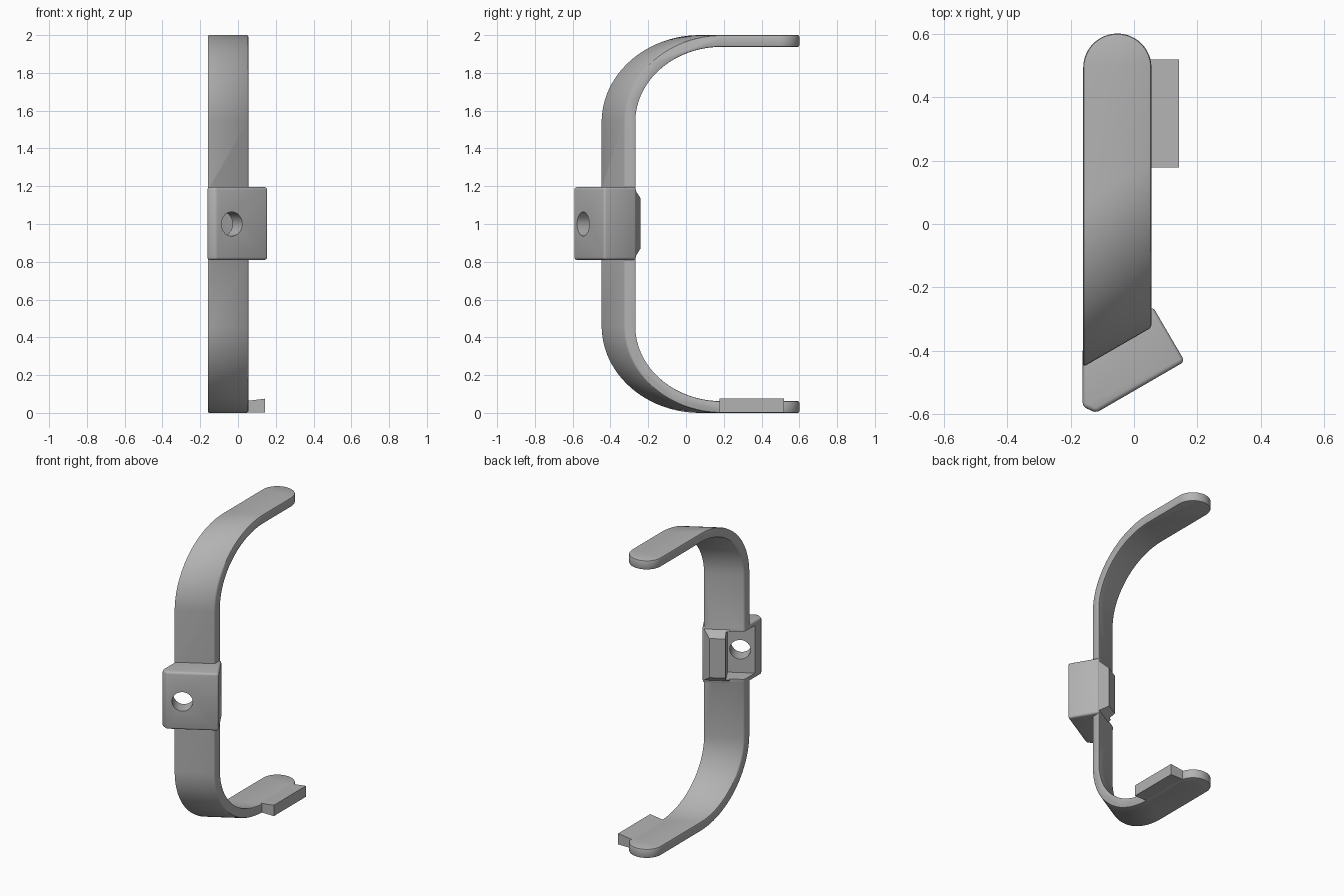
import bpy, bmesh, math
from mathutils import Vector

if "Cube" in bpy.data.objects:
    bpy.data.objects.remove(bpy.data.objects["Cube"])

GREY = (0.45, 0.45, 0.45, 1)
mat = bpy.data.materials.new("plain grey")
mat.use_nodes = True
mat.diffuse_color = GREY
mat.node_tree.nodes["Principled BSDF"].inputs["Base Color"].default_value = GREY

ANGLE = math.radians(30)
ALONG = Vector((math.cos(ANGLE), math.sin(ANGLE), 0))    # across the band
INWARD = Vector((-math.sin(ANGLE), math.cos(ANGLE), 0))  # towards the open side
LEFT, RIGHT = 0.055, -0.16
INNER = Vector((LEFT, -0.265, 0))                        # inner corner of the band


def loft(name, rings):
    """Closed solid through matching rings of points."""
    bm = bmesh.new()
    loops = [[bm.verts.new(p) for p in ring] for ring in rings]
    n = len(loops[0])
    for a, b in zip(loops, loops[1:]):
        for i in range(n):
            j = (i + 1) % n
            bm.faces.new((a[i], a[j], b[j], b[i]))
    bm.faces.new(loops[0])
    bm.faces.new(loops[-1])
    bmesh.ops.recalc_face_normals(bm, faces=bm.faces)
    mesh = bpy.data.meshes.new(name)
    bm.to_mesh(mesh)
    bm.free()
    mesh.materials.append(mat)
    obj = bpy.data.objects.new(name, mesh)
    bpy.context.collection.objects.link(obj)
    return obj


def prism(name, plan, z0, z1):
    return loft(name, [[(p[0], p[1], z) for p in plan] for z in (z0, z1)])


def apply(obj, mod):
    bpy.ops.object.select_all(action='DESELECT')
    obj.select_set(True)
    bpy.context.view_layer.objects.active = obj
    bpy.ops.object.modifier_apply(modifier=mod.name)


def combine(obj, tool, operation):
    tool.hide_render = True
    mod = obj.modifiers.new("combine", 'BOOLEAN')
    mod.operation, mod.object, mod.solver = operation, tool, 'EXACT'
    apply(obj, mod)
    bpy.data.objects.remove(tool)


def bevel(obj, width, segments=2):
    mod = obj.modifiers.new("soft edges", 'BEVEL')
    mod.width, mod.segments = width, segments
    mod.limit_method, mod.angle_limit = 'ANGLE', math.radians(35)
    apply(obj, mod)


def arc(cy, cz, ry, rz, start, end, steps=24):
    turns = [math.radians(start + (end - start) * i / steps) for i in range(steps + 1)]
    return [(cy + ry * math.cos(t), cz + rz * math.sin(t)) for t in turns]


# Band: C profile sheared across its width, then trimmed to round tips
cy, rise, thick = 0.194, 0.46, 0.062
outer = arc(cy, rise, 0.52, rise, 270, 180) + arc(cy, 2 - rise, 0.52, rise, 180, 90)
inner = (arc(cy, 2 - rise, 0.459, rise - thick, 90, 180)
         + arc(cy, rise, 0.459, rise - thick, 180, 270))
profile = [(0.9, 0)] + outer + [(0.9, 2), (0.9, 2 - thick)] + inner + [(0.9, thick)]
band = loft("c_band", [[(x, y + (x - LEFT) * math.tan(ANGLE), z) for y, z in profile]
                       for x in (-0.3, 0.2)])
radius = (LEFT - RIGHT) / 2
tip = arc((LEFT + RIGHT) / 2, 0.6 - radius, radius, radius, 0, 180)
combine(band, prism("tip_trim", tip + [(RIGHT, -1), (LEFT, -1)], -0.1, 2.1), 'INTERSECT')
bevel(band, 0.008)

# Clamp block on the front, flush with the inside of the band
back = [INNER + INWARD * 0.002 + ALONG * t for t in (0.006, -0.25)]
block = prism("clamp_block", [(-0.162, -0.575), (-0.12, -0.595), (0.16, -0.433),
                              back[0], (-0.162, back[1].y)], 0.81, 1.195)
bevel(block, 0.014, 3)
combine(band, block, 'UNION')

# Raised pad with sloping sides on the inside of the band
def pad_ring(t0, t1, height, z0, z1):
    ends = [INNER - ALONG * t + INWARD * height for t in (t0, t1)]
    return [ends[0] + Vector((0, 0, z0)), ends[1] + Vector((0, 0, z0)),
            ends[1] + Vector((0, 0, z1)), ends[0] + Vector((0, 0, z1))]

pad = loft("inner_pad", [pad_ring(0.002, 0.16, -0.02, 0.83, 1.175),
                         pad_ring(0.002, 0.16, 0.001, 0.83, 1.175),
                         pad_ring(0.04, 0.16, 0.052, 0.872, 1.135)])
combine(band, pad, 'UNION')

# Pocket beside the pad, open towards the inside and the right
def plan_point(t, depth):
    return INNER - ALONG * t - INWARD * depth

pocket = [plan_point(t, d) for t, d in ((0.138, -0.1), (0.138, 0.095),
                                        (0.4, 0.095), (0.4, -0.1))]
combine(band, prism("pocket_cutter", pocket, 0.845, 1.165), 'DIFFERENCE')

# Round screw hole through the front plate
centre = Vector((-0.035, -0.54, 1.0))
rings = [[centre + INWARD * d + ALONG * a + Vector((0, 0, b))
          for a, b in arc(0, 0, 0.064, 0.064, 0, 348.75, 31)] for d in (-0.1, 0.15)]
combine(band, loft("hole_cutter", rings), 'DIFFERENCE')

# Side tab on the lower arm, its top rising slightly outwards
tab = loft("side_tab", [[(x, 0.178, 0.002), (x, 0.518, 0.002), (x, 0.518, top), (x, 0.178, top)]
                        for x, top in ((0.03, 0.061), (0.142, 0.075))])

for obj in (band, tab):
    bpy.ops.object.select_all(action='DESELECT')
    obj.select_set(True)
    bpy.context.view_layer.objects.active = obj
    bpy.ops.object.shade_smooth_by_angle(angle=math.radians(30))
